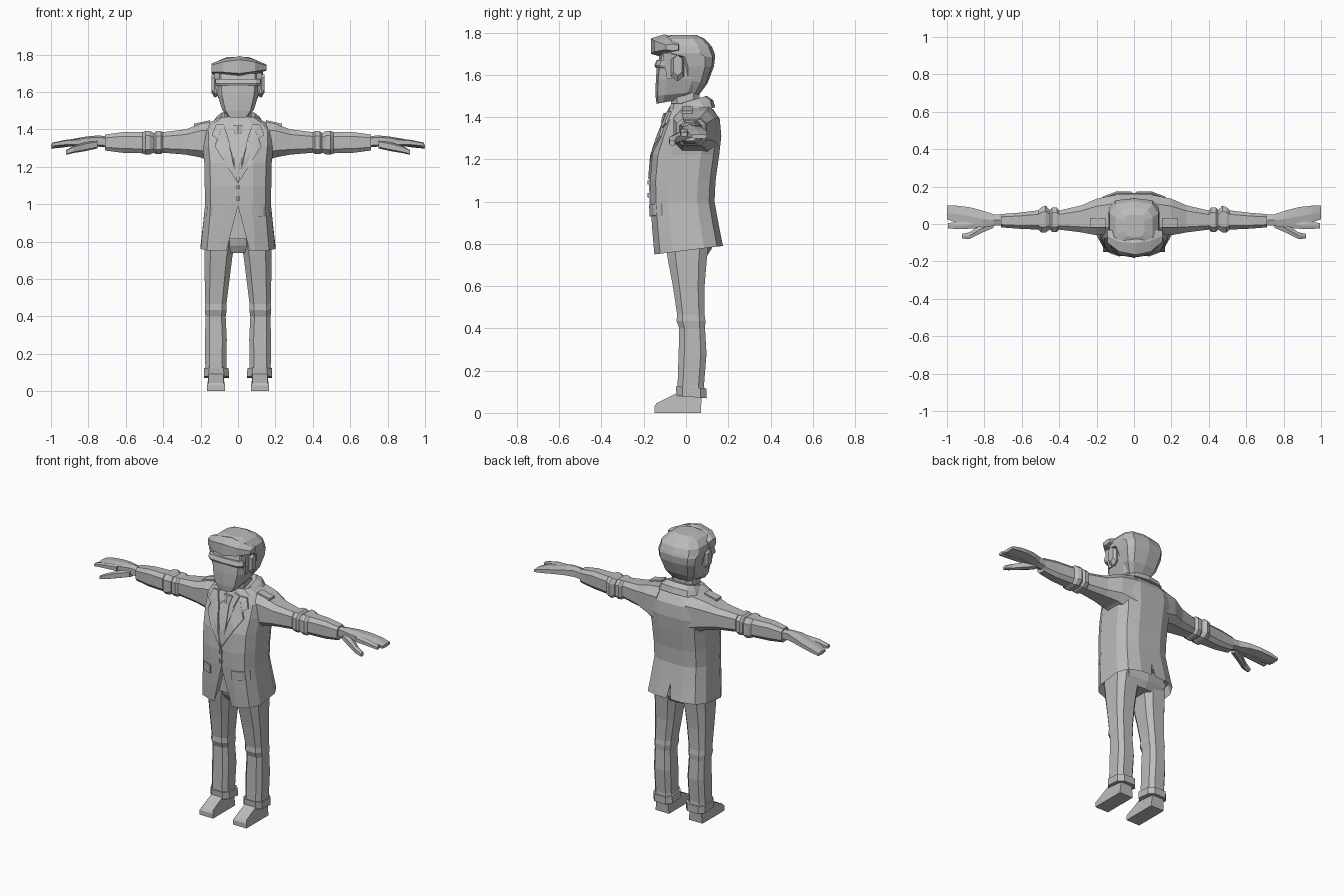
import bpy, bmesh, math
from mathutils import Vector
from mathutils.bvhtree import BVHTree

grey = bpy.data.materials.new("plain grey")
grey.diffuse_color = (0.5, 0.5, 0.5, 1)


def finish(name, bm, mirror=False):
    bmesh.ops.recalc_face_normals(bm, faces=bm.faces)
    me = bpy.data.meshes.new(name)
    bm.to_mesh(me)
    bm.free()
    me.materials.append(grey)
    ob = bpy.data.objects.new(name, me)
    bpy.context.collection.objects.link(ob)
    if mirror:
        ob.modifiers.new("Mirror", 'MIRROR')
    return ob


def loft_mesh(rings, axis='z', n=8, p=0.6):
    """Rings are (position, a0, a1, b0, b1, tilt); a,b are x,y for axis z and y,z for axis x."""
    bm = bmesh.new()
    loops = []
    top = math.cos(math.pi / n) ** p
    curve = lambda v: math.copysign(abs(v) ** p, v) / top
    for r in rings:
        t, a0, a1, b0, b1 = r[:5]
        tilt = r[5] if len(r) > 5 else 0
        loop = []
        for i in range(n):
            ang = (i + 0.5) * 2 * math.pi / n
            u, v = curve(math.cos(ang)), curve(math.sin(ang))
            a = (a0 + a1) / 2 + u * (a1 - a0) / 2
            b = (b0 + b1) / 2 + v * (b1 - b0) / 2
            s = t + v * tilt
            loop.append(bm.verts.new((a, b, s) if axis == 'z' else (s, a, b)))
        loops.append(loop)
    for l, m in zip(loops, loops[1:]):
        for i in range(n):
            j = (i + 1) % n
            bm.faces.new((l[i], l[j], m[j], m[i]))
    bm.faces.new(loops[0])
    bm.faces.new(loops[-1])
    bmesh.ops.recalc_face_normals(bm, faces=bm.faces)
    return bm


def loft(name, rings, axis='z', n=8, p=0.6, mirror=False):
    return finish(name, loft_mesh(rings, axis, n, p), mirror)


def sym(t, hx, y0, y1, tilt=0):
    return (t, -hx, hx, y0, y1, tilt)


# Jacket body with a hollow hem
bm = loft_mesh([
    sym(0.77, 0.20, -0.15, 0.175, 0.02), sym(0.88, 0.188, -0.16, 0.155, 0.01),
    sym(1.00, 0.176, -0.168, 0.135), sym(1.10, 0.178, -0.17, 0.14),
    sym(1.22, 0.18, -0.16, 0.157), sym(1.31, 0.19, -0.13, 0.167),
    sym(1.39, 0.19, -0.098, 0.16), sym(1.435, 0.15, -0.08, 0.13),
    sym(1.465, 0.10, -0.07, 0.09)], n=12)
chest = BVHTree.FromBMesh(bm)
bm.faces.ensure_lookup_table()
hem = min(bm.faces, key=lambda f: f.calc_center_median().z)
bmesh.ops.inset_region(bm, faces=[hem], thickness=0.015)
bmesh.ops.translate(bm, verts=hem.verts, vec=(0, 0, 0.06))
jacket = finish("jacket", bm)

# Front opening and back vent are cut with wedges
for name, half, peak, y0, y1 in (("front_opening", 0.075, 0.99, -0.3, -0.125),
                                 ("back_vent", 0.03, 0.88, 0.14, 0.3)):
    bm = bmesh.new()
    ends = [[bm.verts.new(c) for c in ((-half, y, 0.7), (half, y, 0.7), (0, y, peak))]
            for y in (y0, y1)]
    for e in ends:
        bm.faces.new(e)
    for i in range(3):
        j = (i + 1) % 3
        bm.faces.new((ends[0][i], ends[0][j], ends[1][j], ends[1][i]))
    cutter = finish(name, bm)
    cutter.hide_render = True
    mod = jacket.modifiers.new(name, 'BOOLEAN')
    mod.operation, mod.solver, mod.object = 'DIFFERENCE', 'EXACT', cutter
    bpy.context.view_layer.objects.active = jacket
    bpy.ops.object.modifier_apply(modifier=name)
    bpy.data.objects.remove(cutter)


def plate(name, outline, thick=0.008, mirror=True):
    """Thin panel that follows the jacket front; outline is in x,z."""
    bm = bmesh.new()
    bm.faces.new([bm.verts.new((x, 0, z)) for x, z in outline])
    bmesh.ops.triangulate(bm, faces=bm.faces)
    bmesh.ops.subdivide_edges(bm, edges=bm.edges, cuts=2, use_grid_fill=True)
    for v in bm.verts:
        hit = chest.ray_cast(Vector((v.co.x, -1, v.co.z)), Vector((0, 1, 0)))[0]
        v.co.y = (hit.y if hit else -0.07) + 0.004
    ext = bmesh.ops.extrude_face_region(bm, geom=bm.faces[:])
    moved = [g for g in ext["geom"] if isinstance(g, bmesh.types.BMVert)]
    bmesh.ops.translate(bm, verts=moved, vec=(0, -thick - 0.004, 0))
    return finish(name, bm, mirror)


# Jacket front details
plate("lapel", [(0.118, 1.425), (0.14, 1.37), (0.11, 1.35), (0.125, 1.31),
                (0.0, 1.11), (0.05, 1.35), (0.078, 1.43)], 0.01)
plate("shirt_collar", [(0.012, 1.405), (0.045, 1.36), (0.072, 1.43), (0.03, 1.44)], 0.006)
plate("tie", [(0, 1.13), (0.026, 1.2), (0.014, 1.385), (-0.014, 1.385), (-0.026, 1.2)], 0.006, False)
plate("pocket_flap", [(0.075, 0.985), (0.165, 0.99), (0.168, 0.935), (0.075, 0.93)], 0.008)
plate("breast_seam", [(0.0, 1.11), (0.006, 1.11), (0.006, 0.99), (0.0, 0.99)], 0.005)
loft("tie_knot", [sym(1.375, 0.016, -0.118, -0.08), sym(1.42, 0.03, -0.105, -0.06)], n=6)
for z in (1.09, 1.03):
    loft("button", [sym(z - 0.01, 0.01, -0.182, -0.16), sym(z + 0.01, 0.01, -0.182, -0.16)], n=6)

# Collar and neck
loft("jacket_collar", [sym(1.425, 0.135, -0.09, 0.135, 0.02), sym(1.455, 0.115, -0.085, 0.125, 0.025),
                       sym(1.475, 0.09, -0.075, 0.095, 0.025)], n=10)
loft("neck", [sym(1.42, 0.075, -0.07, 0.07), sym(1.54, 0.07, -0.07, 0.06)])
loft("shoulder_strap", [(0.15, -0.02, 0.03, 1.42, 1.449), (0.235, -0.02, 0.03, 1.39, 1.43)],
     'x', 4, mirror=True)

# Sleeve with two folds at the elbow
loft("sleeve", [
    (0.10, -0.06, 0.155, 1.21, 1.45), (0.20, -0.06, 0.135, 1.25, 1.43),
    (0.28, -0.045, 0.10, 1.265, 1.40), (0.40, -0.03, 0.072, 1.275, 1.385),
    (0.413, -0.042, 0.088, 1.268, 1.39), (0.438, -0.042, 0.088, 1.268, 1.39),
    (0.45, -0.03, 0.075, 1.275, 1.38), (0.472, -0.045, 0.098, 1.265, 1.392),
    (0.495, -0.045, 0.09, 1.265, 1.392), (0.51, -0.03, 0.073, 1.272, 1.385),
    (0.62, -0.025, 0.06, 1.275, 1.385), (0.71, -0.018, 0.053, 1.287, 1.372)],
    'x', 8, mirror=True)

# Hand, index finger and thumb
loft("hand", [
    (0.69, -0.005, 0.05, 1.305, 1.36), (0.75, -0.01, 0.052, 1.31, 1.365),
    (0.81, -0.018, 0.072, 1.315, 1.36), (0.88, -0.008, 0.09, 1.312, 1.348),
    (0.95, 0.008, 0.098, 1.303, 1.335), (1.0, 0.025, 0.10, 1.298, 1.318)],
    'x', 6, mirror=True)
loft("index_finger", [
    (0.84, -0.022, 0.02, 1.315, 1.35), (0.92, -0.028, 0.01, 1.315, 1.343),
    (0.995, -0.024, 0.006, 1.308, 1.328)], 'x', 6, mirror=True)
loft("thumb", [
    (0.75, -0.02, 0.03, 1.30, 1.34), (0.82, -0.05, -0.005, 1.285, 1.328),
    (0.88, -0.08, -0.045, 1.275, 1.31), (0.92, -0.078, -0.053, 1.265, 1.288)],
    'x', 6, mirror=True)

# Trousers
loft("trouser_seat", [sym(0.74, 0.15, -0.065, 0.095), sym(0.78, 0.17, -0.09, 0.12),
                      sym(0.86, 0.17, -0.11, 0.13)], n=10)
loft("trouser_leg", [
    (0.08, 0.055, 0.178, -0.045, 0.092), (0.13, 0.062, 0.175, -0.04, 0.085),
    (0.28, 0.06, 0.176, -0.035, 0.097), (0.40, 0.066, 0.174, -0.032, 0.09),
    (0.435, 0.06, 0.178, -0.045, 0.092), (0.465, 0.062, 0.175, -0.042, 0.088),
    (0.60, 0.045, 0.178, -0.062, 0.088), (0.72, 0.03, 0.178, -0.085, 0.098),
    (0.82, 0.01, 0.178, -0.10, 0.11)], mirror=True)
loft("trouser_cuff", [(0.075, 0.048, 0.182, -0.045, 0.098, -0.006), (0.12, 0.05, 0.182, -0.048, 0.098, -0.006)],
     mirror=True)

# Shoe, side profile lofted across its width
bm = bmesh.new()
profile = [(-0.15, 0), (0.07, 0), (0.075, 0.09), (-0.02, 0.105), (-0.06, 0.085), (-0.14, 0.045), (-0.15, 0.03)]
face = bm.faces.new([bm.verts.new((0.07, y, z)) for y, z in profile])
ext = bmesh.ops.extrude_face_region(bm, geom=[face])
bmesh.ops.translate(bm, verts=[g for g in ext["geom"] if isinstance(g, bmesh.types.BMVert)], vec=(0.095, 0, 0))
for v in bm.verts:
    if v.co.z > 0.04:
        v.co.x = 0.1175 + (v.co.x - 0.1175) * 0.82
finish("shoe", bm, True)

# Head with brow and ears
loft("head", [
    sym(1.475, 0.055, -0.138, -0.01, 0.012), sym(1.51, 0.085, -0.142, 0.05, 0.01),
    sym(1.58, 0.108, -0.14, 0.08), sym(1.64, 0.115, -0.135, 0.10),
    sym(1.72, 0.115, -0.115, 0.10)], n=10, p=0.5)
loft("brow", [sym(1.632, 0.115, -0.142, -0.05), sym(1.645, 0.122, -0.148, -0.04),
              sym(1.67, 0.12, -0.138, -0.04)], n=10, p=0.5)
loft("ear", [(0.10, -0.065, -0.015, 1.585, 1.675), (0.125, -0.07, -0.01, 1.575, 1.69),
             (0.142, -0.06, -0.02, 1.60, 1.69)], 'x', 6, mirror=True)

# Hair: shell over the back and crown, then a swept fringe
loft("hair", [
    sym(1.515, 0.07, -0.01, 0.06, -0.01), sym(1.57, 0.105, -0.02, 0.10, -0.01),
    sym(1.64, 0.125, -0.03, 0.13), sym(1.685, 0.132, -0.05, 0.135),
    sym(1.70, 0.135, -0.125, 0.132), sym(1.735, 0.13, -0.132, 0.118),
    sym(1.77, 0.10, -0.115, 0.085), sym(1.788, 0.055, -0.07, 0.05)], n=10)
loft("fringe", [
    (-0.142, -0.10, -0.03, 1.70, 1.75), (-0.08, -0.148, -0.04, 1.695, 1.772),
    (0.01, -0.165, -0.04, 1.685, 1.787), (0.09, -0.148, -0.03, 1.70, 1.77),
    (0.152, -0.095, -0.035, 1.715, 1.745)], 'x', 6)
loft("sideburn", [(1.58, 0.095, 0.115, -0.09, -0.065), (1.70, 0.10, 0.128, -0.11, -0.04)], n=4, mirror=True)
